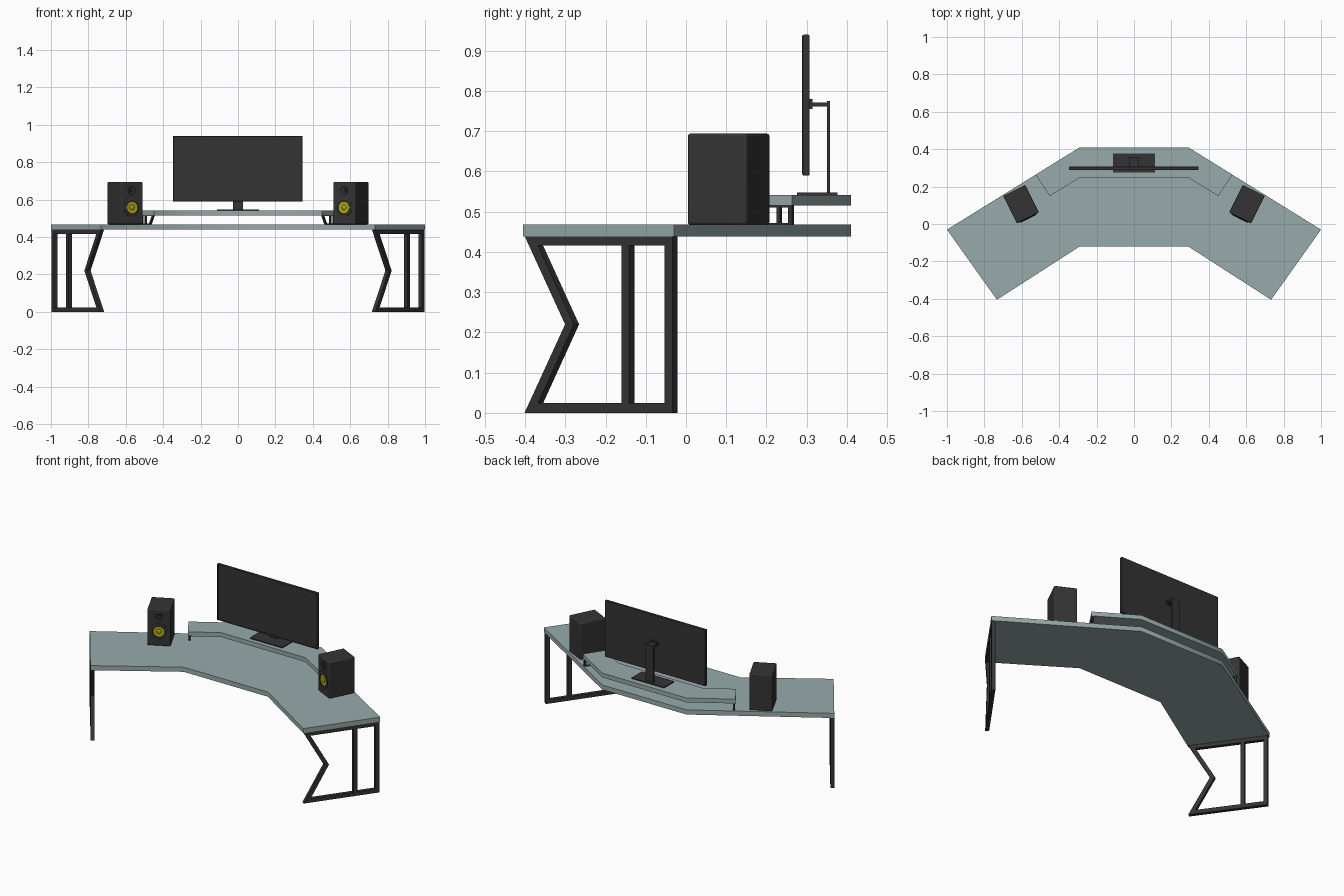
import bpy, bmesh, math
from mathutils import Matrix, Vector

if "Cube" in bpy.data.objects:
    bpy.data.objects.remove(bpy.data.objects["Cube"])


def material(name, rgb):
    m = bpy.data.materials.new(name)
    m.diffuse_color = (*rgb, 1)
    m.use_nodes = True
    m.node_tree.nodes["Principled BSDF"].inputs["Base Color"].default_value = m.diffuse_color
    return m


TEAL = material("grey teal", (0.31, 0.40, 0.40))
BLACK = material("charcoal", (0.034, 0.034, 0.034))
YELLOW = material("cone yellow", (0.42, 0.37, 0.01))


def finish(name, bm, mat, matrix=Matrix(), bevel=0, segments=3):
    bm.transform(matrix)
    bmesh.ops.recalc_face_normals(bm, faces=bm.faces)
    me = bpy.data.meshes.new(name)
    bm.to_mesh(me)
    bm.free()
    ob = bpy.data.objects.new(name, me)
    bpy.context.collection.objects.link(ob)
    me.materials.append(mat)
    if bevel:
        mod = ob.modifiers.new("bevel", 'BEVEL')
        mod.width, mod.segments = bevel, segments
    bpy.ops.object.select_all(action='DESELECT')
    ob.select_set(True)
    bpy.context.view_layer.objects.active = ob
    bpy.ops.object.shade_smooth_by_angle(angle=math.radians(35))
    return ob


def add_prism(bm, pts, z0, z1):
    lo = [bm.verts.new((x, y, z0)) for x, y in pts]
    hi = [bm.verts.new((x, y, z1)) for x, y in pts]
    n = len(pts)
    bm.faces.new(lo)
    bm.faces.new(hi)
    for i in range(n):
        j = (i + 1) % n
        bm.faces.new((lo[i], lo[j], hi[j], hi[i]))


def add_frame(bm, outer, inner, z0, z1):
    """Flat frame between two matching outlines."""
    n = len(outer)
    rings = [[bm.verts.new((x, y, z)) for x, y in pts]
             for pts, z in ((outer, z0), (outer, z1), (inner, z1), (inner, z0))]
    for k in range(4):
        a, b = rings[k], rings[(k + 1) % 4]
        for i in range(n):
            j = (i + 1) % n
            bm.faces.new((a[i], a[j], b[j], b[i]))


def rect(u0, v0, u1, v1):
    return [(u0, v0), (u1, v0), (u1, v1), (u0, v1)]


def box(name, x0, x1, y0, y1, z0, z1, mat, matrix=Matrix(), bevel=0, segments=3):
    bm = bmesh.new()
    add_prism(bm, rect(x0, y0, x1, y1), z0, z1)
    return finish(name, bm, mat, matrix, bevel, segments)


def lathe(name, profile, mat, matrix, n=32):
    """Revolve (radius, height) points; height grows towards -y."""
    bm = bmesh.new()
    rings = [[bm.verts.new((r * math.cos(2 * math.pi * i / n), -h, r * math.sin(2 * math.pi * i / n)))
              for i in range(n)] for r, h in profile]
    for a, b in zip(rings, rings[1:]):
        for i in range(n):
            j = (i + 1) % n
            bm.faces.new((a[i], a[j], b[j], b[i]))
    bm.faces.new(rings[0])
    bm.faces.new(rings[-1])
    return finish(name, bm, mat, matrix)


def slab(name, half, z0, z1):
    """Symmetric board from its right-hand outline, front to back."""
    bm = bmesh.new()
    add_prism(bm, half + [(-x, y) for x, y in reversed(half)], z0, z1)
    return finish(name, bm, TEAL)


# Boards
TOP = 0.468
slab("desk_top", [(0.29, -0.12), (0.733, -0.405), (1.0, -0.03), (0.29, 0.41)], 0.439, TOP)
slab("monitor_shelf", [(0.29, 0.248), (0.45, 0.15), (0.526, 0.264), (0.29, 0.41)], 0.515, 0.542)


def end_plane(back, front, z, mirror):
    """Local (along the board end, up, inwards) to world, for the left side."""
    d = (Vector(front) - Vector(back)).normalized()
    m = Matrix(((d.x, 0, -d.y, back[0]), (d.y, 0, d.x, back[1]), (0, 1, 0, z), (0, 0, 0, 1)))
    return mirror @ m


SPEAKER = Matrix.Translation((-0.604, 0.106, TOP)) @ Matrix.Rotation(math.radians(26.6), 4, 'Z')

for side, sx in (("left", 1), ("right", -1)):
    mir = Matrix.Diagonal((sx, 1, 1, 1))

    # Desk leg: notched frame with a middle post
    m = end_plane((-0.997, -0.034), (-0.731, -0.405), 0, mir)
    H, L, w = 0.44, 0.452, 0.024
    bm = bmesh.new()
    add_frame(bm, [(0, 0), (L, 0), (0.328, H / 2), (L, H), (0, H)],
              [(w, w), (0.411, w), (0.301, H / 2), (0.411, H - w), (w, H - w)], 0, 0.022)
    add_prism(bm, rect(0.132, w, 0.155, H - w), 0, 0.022)
    finish(side + "_leg", bm, BLACK, m)

    # Shelf support: small frame with a slanted front bar
    m = end_plane((-0.522, 0.262), (-0.448, 0.15), TOP, mir)
    h, t = 0.047, 0.004
    bm = bmesh.new()
    add_frame(bm, [(0, 0), (0.092, 0), (0.122, h), (0, h)],
              [(0.012, t), (0.080, t), (0.106, h - t), (0.012, h - t)], 0.002, 0.012)
    add_prism(bm, rect(0.036, t, 0.046, h - t), 0.002, 0.012)
    finish(side + "_shelf_support", bm, BLACK, m)

    # Speaker cabinet and drivers
    sp = mir @ SPEAKER
    box(side + "_speaker_cabinet", -0.066, 0.066, -0.0825, 0.0825, 0, 0.226, BLACK, sp, 0.006)
    low = sp @ Matrix.Translation((0, -0.0825, 0.09))
    high = sp @ Matrix.Translation((0, -0.0825, 0.182))
    lathe(side + "_woofer_surround", [(0.049, -0.002), (0.049, 0.003), (0.043, 0.005),
                                      (0.036, 0.005), (0.032, 0.001)], BLACK, low)
    lathe(side + "_woofer_cone", [(0.033, 0.0), (0.033, 0.003), (0.014, 0.0015), (0.012, 0.004),
                                  (0.006, 0.006)], YELLOW, low)
    lathe(side + "_tweeter_ring", [(0.024, -0.002), (0.024, 0.003), (0.019, 0.004),
                                   (0.014, 0.001)], BLACK, high)
    lathe(side + "_tweeter_dome", [(0.011, 0.0), (0.009, 0.004), (0.004, 0.006)], BLACK, high)

# Monitor panel with a thin raised bezel
box("monitor_panel", -0.347, 0.345, 0.29, 0.307, 0.59, 0.94, BLACK, bevel=0.003, segments=2)
bm = bmesh.new()
add_frame(bm, rect(-0.345, 0.592, 0.343, 0.938), rect(-0.338, 0.599, 0.336, 0.931), -0.291, -0.288)
finish("monitor_bezel", bm, BLACK, Matrix(((1, 0, 0, 0), (0, 0, -1, 0), (0, 1, 0, 0), (0, 0, 0, 1))))

# Monitor stand
box("stand_base", -0.112, 0.112, 0.276, 0.376, 0.542, 0.548, BLACK)
box("stand_post", -0.027, 0.027, 0.350, 0.358, 0.546, 0.775, BLACK)
box("stand_arm", -0.024, 0.024, 0.312, 0.352, 0.762, 0.772, BLACK)
box("stand_mount", -0.027, 0.027, 0.305, 0.315, 0.755, 0.78, BLACK, bevel=0.002)
